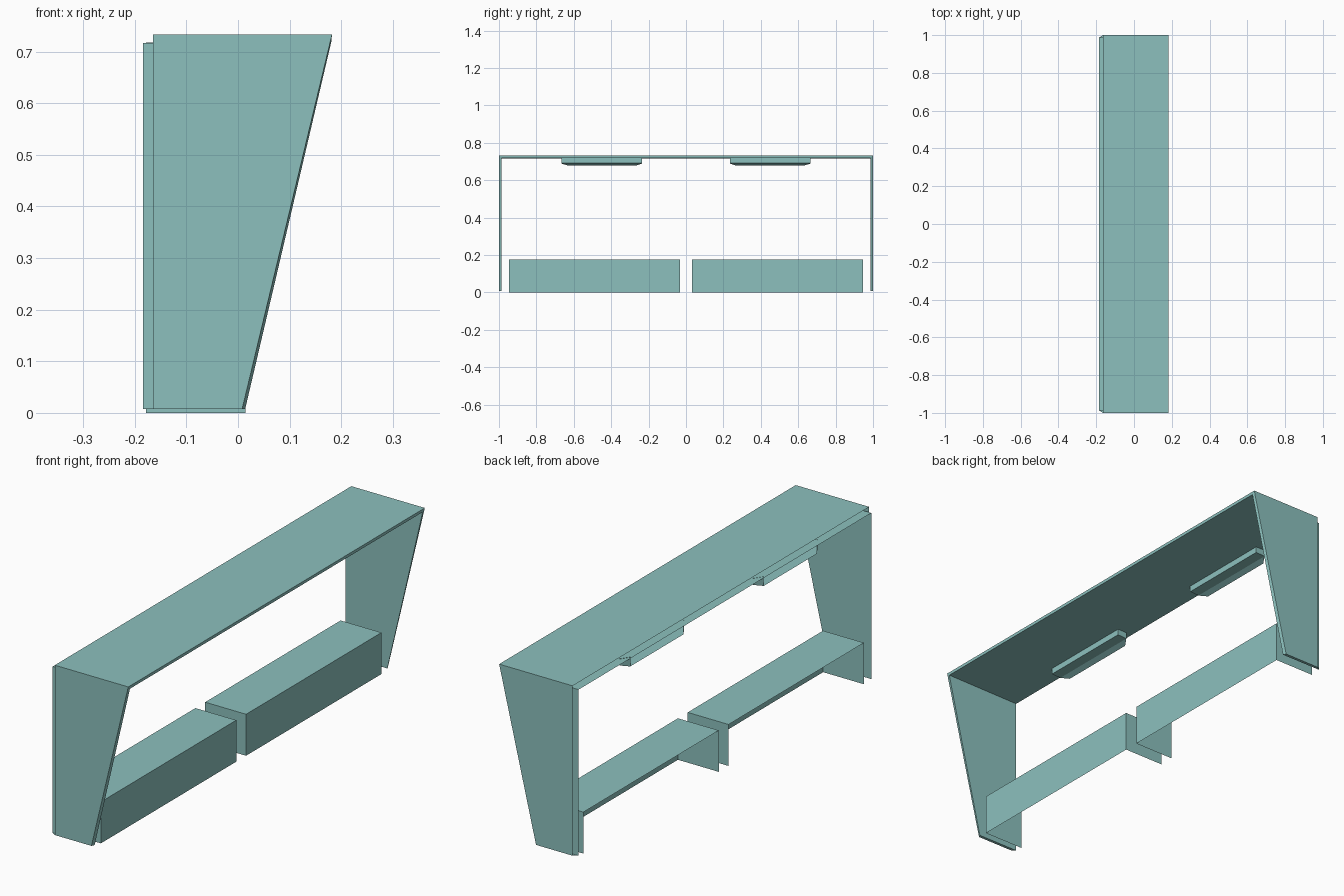
import bpy, bmesh

if "Cube" in bpy.data.objects:
    bpy.data.objects.remove(bpy.data.objects["Cube"])

teal = bpy.data.materials.new("soft_teal")
teal.diffuse_color = (0.263, 0.53, 0.512, 1)
teal.use_nodes = True
teal.node_tree.nodes["Principled BSDF"].inputs["Base Color"].default_value = teal.diffuse_color


def loft(name, rows, cap_front=False, extra=()):
    """Skin rows of four points into an open sheet; extra lists (row, column) faces."""
    bm = bmesh.new()
    v = [[bm.verts.new(p) for p in row] for row in rows]
    for a, b in zip(v, v[1:]):
        for i in range(3):
            bm.faces.new((a[i], a[i + 1], b[i + 1], b[i]))
    if cap_front:
        bm.faces.new(v[0])
    for column in extra:
        bm.faces.new([row[column] for row in v])
    bmesh.ops.recalc_face_normals(bm, faces=bm.faces)
    me = bpy.data.meshes.new(name)
    bm.to_mesh(me)
    bm.free()
    me.materials.append(teal)
    ob = bpy.data.objects.new(name, me)
    bpy.context.collection.objects.link(ob)
    return ob


def arch(x_low, x_top, y0, y1, z_low, z_top):
    """Four points: up one side, across, down the other."""
    return [(x_low, y0, z_low), (x_top, y0, z_top),
            (x_top, y1, z_top), (x_low, y1, z_low)]


# Double-walled surround: outer skin, front rim, inner skin
loft("surround", [
    arch(-0.165, -0.165, -1, 1, 0.008, 0.733),
    arch(0.008, 0.182, -1, 1, 0.008, 0.733),
    arch(0.014, 0.181, -0.987, 0.987, 0.008, 0.720),
    arch(-0.184, -0.184, -0.987, 0.987, 0.008, 0.717),
], extra=(0, 3))

for side, s in (("left", -1), ("right", 1)):
    # Low box, open at the back and bottom
    loft(side + "_base_box", [
        arch(x, x, s * 0.033, s * 0.946, 0, 0.177) for x in (0.015, -0.178)
    ], cap_front=True)

    # Shallow tray under the top, open at the back, with clipped rear corners
    loft(side + "_under_tray", [
        arch(x, x, s * (0.45 - h), s * (0.45 + h), 0.718, z)
        for x, h, z in ((-0.11, 0.215, 0.691), (-0.155, 0.215, 0.689), (-0.178, 0.18, 0.678))
    ], cap_front=True)
